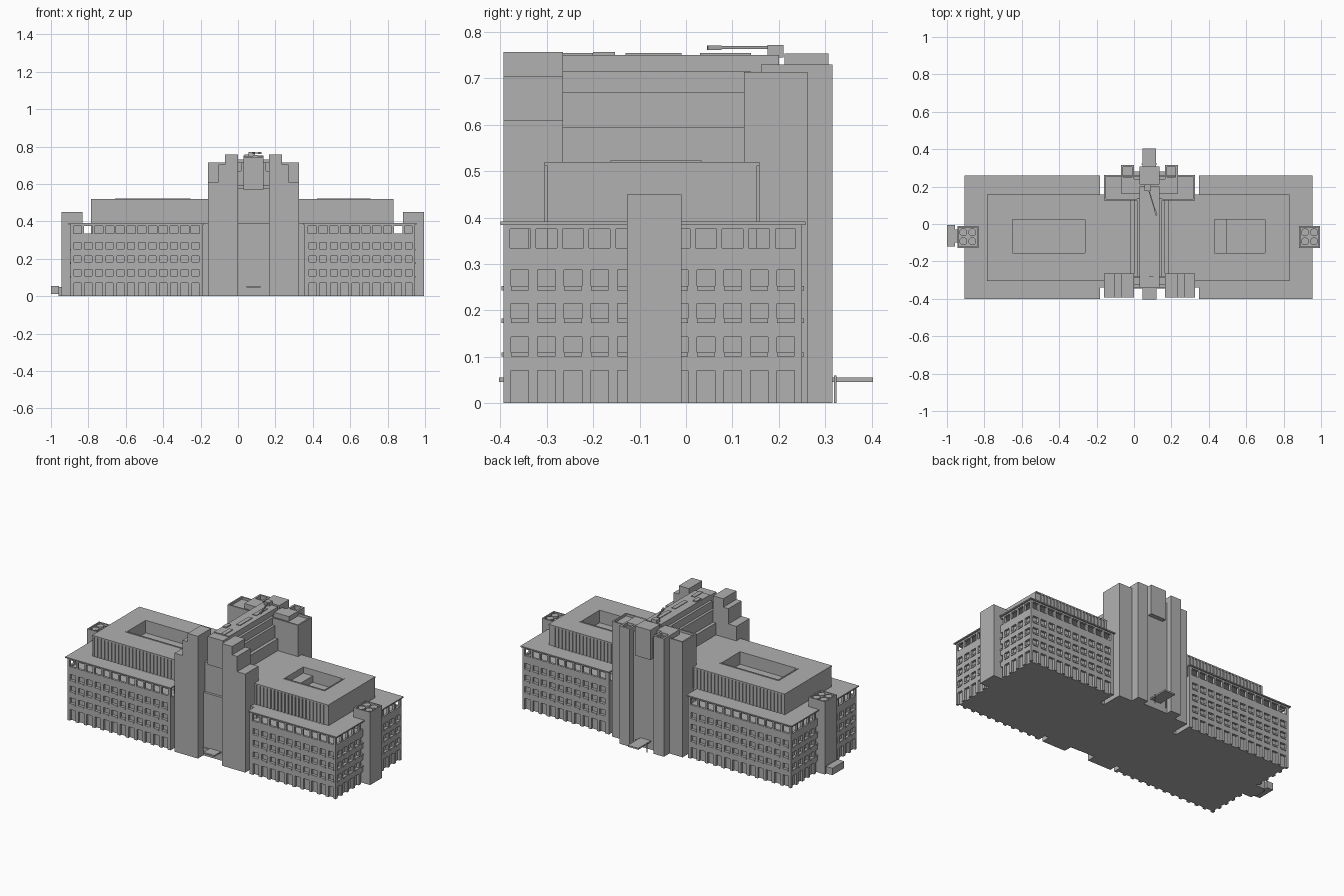
import bpy, bmesh, math
from mathutils import Matrix, Vector

cube = bpy.data.objects.get("Cube")
if cube:
    bpy.data.objects.remove(cube, do_unlink=True)

stone = bpy.data.materials.new("grey_stone")
stone.use_nodes = True
GREY = (0.44, 0.44, 0.44, 1)
stone.diffuse_color = GREY
stone.node_tree.nodes["Principled BSDF"].inputs["Base Color"].default_value = GREY

MID = 0.0825  # axis of the central tower


def finish(name, bm):
    me = bpy.data.meshes.new(name)
    bm.to_mesh(me)
    bm.free()
    me.materials.append(stone)
    ob = bpy.data.objects.new(name, me)
    bpy.context.collection.objects.link(ob)
    return ob


def add_box(bm, x0, x1, y0, y1, z0, z1):
    size = Matrix.Diagonal((x1 - x0, y1 - y0, z1 - z0, 1))
    at = Matrix.Translation(((x0 + x1) / 2, (y0 + y1) / 2, (z0 + z1) / 2))
    bmesh.ops.create_cube(bm, size=1, matrix=at @ size)


def boxes(name, *items):
    bm = bmesh.new()
    for b in items:
        add_box(bm, *b)
    return finish(name, bm)


def both(b):
    """The box and its mirror image across the tower axis."""
    return [b, (2 * MID - b[1], 2 * MID - b[0], *b[2:])]


def frame(x0, x1, y0, y1, z0, z1, t):
    """Four walls round a rectangle."""
    return [(x0, x1, y0, y0 + t, z0, z1), (x0, x1, y1 - t, y1, z0, z1),
            (x0, x0 + t, y0 + t, y1 - t, z0, z1), (x1 - t, x1, y0 + t, y1 - t, z0, z1)]


# Facades: piers, floor bands, sills and an open top gallery
FRONT, BACK, WEST, EAST = -0.393, 0.25, -0.895, 0.945
INNER_W, INNER_E = -0.188, 0.353
STEP, WIN, DEEP, FLOOR, EAVES = 0.0573, 0.038, 0.014, 0.325, 0.384
ROWS = [(0, 0.07), (0.10, 0.143), (0.173, 0.215), (0.243, 0.287)]


def facade(name, length, first, count, origin, along, inward):
    bm = bmesh.new()
    along, inward = Vector(along), Vector(inward)

    def put(a0, a1, d0, d1, z0, z1):
        p, q = origin + along * a0 + inward * d0, origin + along * a1 + inward * d1
        add_box(bm, min(p.x, q.x), max(p.x, q.x), min(p.y, q.y), max(p.y, q.y), z0, z1)

    centres = [first + i * STEP for i in range(count)]
    for width, z0, z1 in ((WIN, 0, FLOOR), (0.045, FLOOR, 0.375)):
        edges = [0] + [c + s * width / 2 for c in centres for s in (-1, 1)] + [length]
        for a0, a1 in zip(edges[::2], edges[1::2]):
            put(a0, a1, 0, DEEP, z0, z1)
    tops = [r[1] for r in ROWS]
    bottoms = [r[0] for r in ROWS[1:]] + [FLOOR]
    for z0, z1 in zip(tops, bottoms):
        put(0, length, 0, DEEP, z0, z1)
    put(0, length, 0, DEEP, FLOOR, 0.334)
    put(0, length, 0, DEEP, 0.375, EAVES)
    for c in centres:
        for z0, z1 in ROWS[1:]:
            put(c - WIN / 2, c + WIN / 2, -0.004, DEEP, z0, z0 + 0.009)
    finish(name, bm)


for side, x0, x1, first, count in (("right", WEST, INNER_W, 0.037, 12),
                                   ("left", INNER_E, EAST, 0.045, 10)):
    for face, y, inward in (("front", FRONT, 1), ("back", BACK, -1)):
        facade(f"{side}_wing_{face}_facade", x1 - x0, first, count,
               Vector((x0, y, 0)), (1, 0, 0), (0, inward, 0))
    boxes(f"{side}_wing_core", (x0 + (DEEP if side == "right" else 0),
                                x1 - (DEEP if side == "left" else 0),
                                FRONT + DEEP, BACK - DEEP, 0, FLOOR))
for side, x, inward in (("right", WEST, 1), ("left", EAST, -1)):
    facade(f"{side}_end_facade", BACK - FRONT, 0.035, 11,
           Vector((x, FRONT, 0)), (0, 1, 0), (inward, 0, 0))

# Thin overhanging eaves and the link between the wings
boxes("wing_eaves", (-0.905, -0.183, -0.4, 0.258, EAVES, 0.391),
      (0.348, 0.955, -0.4, 0.258, EAVES, 0.391))
boxes("wing_link", (-0.2, 0.365, -0.34, 0.135, 0, 0.391))

# Set-back upper storey with two roof wells
Y0, Y1, ROOF = -0.3, 0.153, 0.52
WELL_Y0, WELL_Y1, WELL_Z = -0.155, 0.025, 0.445
for side, x0, x1, w0, w1 in (("right", -0.787, -0.02, -0.65, -0.262),
                             ("left", 0.185, 0.832, 0.43, 0.7)):
    boxes(f"{side}_upper_storey",
          (x0, x1, Y0, Y1, FLOOR, WELL_Z),
          (x0, x1, Y0, WELL_Y0, WELL_Z, ROOF), (x0, x1, WELL_Y1, Y1, WELL_Z, ROOF),
          (x0, w0, WELL_Y0, WELL_Y1, WELL_Z, ROOF), (w1, x1, WELL_Y0, WELL_Y1, WELL_Z, ROOF),
          *frame(w0 - 0.008, w1 + 0.008, WELL_Y0 - 0.008, WELL_Y1 + 0.008, ROOF - 0.01, 0.523, 0.008))
    ribs = []
    n = int((x1 - x0) / 0.024)
    for i in range(n):
        rx = x0 + 0.002 + i * 0.024
        for y0, y1 in ((Y0 - 0.005, Y0), (Y1, Y1 + 0.005)):
            ribs.append((rx, rx + 0.011, y0, y1, 0.39, 0.513))
    for y0, y1 in ((Y0 - 0.005, Y0), (Y1, Y1 + 0.005)):
        ribs.append((x0, x1, y0, y1, 0.512, ROOF))
    boxes(f"{side}_upper_storey_ribs", *ribs)
boxes("roof_well_step", (0.43, 0.495, WELL_Y0, WELL_Y1, WELL_Z, 0.485))

# End stair towers with rooftop fans
for side, x0 in (("right", -0.945), ("left", 0.882)):
    x1 = x0 + 0.113
    y0, y1 = -0.127, -0.01
    boxes(f"{side}_stair_tower", (x0, x1, y0, y1, 0, 0.435),
          *frame(x0, x1, y0, y1, 0.435, 0.45, 0.008))
    bm = bmesh.new()
    for i in (-1, 1):
        for j in (-1, 1):
            at = Matrix.Translation(((x0 + x1) / 2 + i * 0.024, (y0 + y1) / 2 + j * 0.024, 0.44))
            bmesh.ops.create_cone(bm, cap_ends=True, segments=16, radius1=0.021,
                                  radius2=0.021, depth=0.012, matrix=at)
    finish(f"{side}_roof_fans", bm)
boxes("entry_annex", (-1, -0.956, -0.12, -0.005, 0.012, 0.055),
      (-0.96, -0.94, -0.1, -0.03, 0.0, 0.05))

# Central tower: stepped front piers
boxes("front_piers",
      *both((-0.16, -0.105, -0.393, -0.265, 0, 0.61)),
      *both((-0.105, -0.07, -0.393, -0.265, 0, 0.705)),
      *both((-0.07, 0, -0.393, -0.265, 0, 0.757)))

# Stepped ridge running front to back
boxes("tower_ridge",
      (-0.02, 0.185, -0.29, 0.14, 0, 0.594),
      (0, 0.165, -0.28, 0.14, 0.594, 0.67),
      (0.015, 0.15, -0.28, 0.14, 0.67, 0.715),
      (0.03, 0.135, -0.28, 0.2, 0.715, 0.75))
boxes("ridge_roof_boxes",
      (0.08, 0.105, 0.03, 0.14, 0.75, 0.754), (0.08, 0.105, -0.13, -0.01, 0.75, 0.754),
      (0.08, 0.105, -0.28, -0.2, 0.75, 0.754), (0.035, 0.06, -0.2, -0.153, 0.75, 0.757))
boxes("front_recess_wall", (0, 0.165, -0.325, -0.265, 0, 0.575))
boxes("front_oriel", (0.03, 0.135, -0.34, -0.26, 0.57, 0.745))

# Rear tower block, shafts and bay
boxes("rear_block", (-0.16, 0.325, 0.125, 0.262, 0, 0.7),
      *frame(-0.16, 0.325, 0.125, 0.262, 0.7, 0.714, 0.009))
shafts = []
for s in both((-0.07, 0, 0.24, 0.316, 0, 0.705)):
    shafts += [s] + frame(s[0], s[1], 0.24, 0.316, 0.705, 0.73, 0.012)
boxes("rear_shafts", *shafts)
boxes("rear_head_house", (-0.07, 0.235, 0.162, 0.24, 0.7, 0.73))
boxes("rear_recess_wall", (0, 0.165, 0.24, 0.28, 0, 0.7))
boxes("rear_oriel", (0.03, 0.135, 0.212, 0.307, 0.57, 0.753))

# Door canopies and sign post
boxes("entrance_canopies", (0.045, 0.12, -0.403, -0.32, 0.046, 0.055),
      (0, 0.165, -0.345, -0.32, 0.046, 0.052),
      (0.045, 0.117, 0.27, 0.403, 0.046, 0.055))
boxes("rear_canopy_posts", (0.04, 0.045, 0.319, 0.324, 0, 0.06),
      (0.117, 0.122, 0.319, 0.324, 0, 0.06))

# Rooftop crane
boxes("crane_cab", (0.055, 0.09, 0.176, 0.21, 0.745, 0.772),
      (0.065, 0.08, 0.183, 0.198, 0.73, 0.746))
boom = boxes("crane_boom", (-0.003, 0.003, -0.14, 0, -0.003, 0.003),
             (-0.005, 0.005, -0.145, -0.115, -0.005, 0.005))
boom.location = (0.078, 0.185, 0.766)
boom.rotation_euler.z = math.radians(17)
